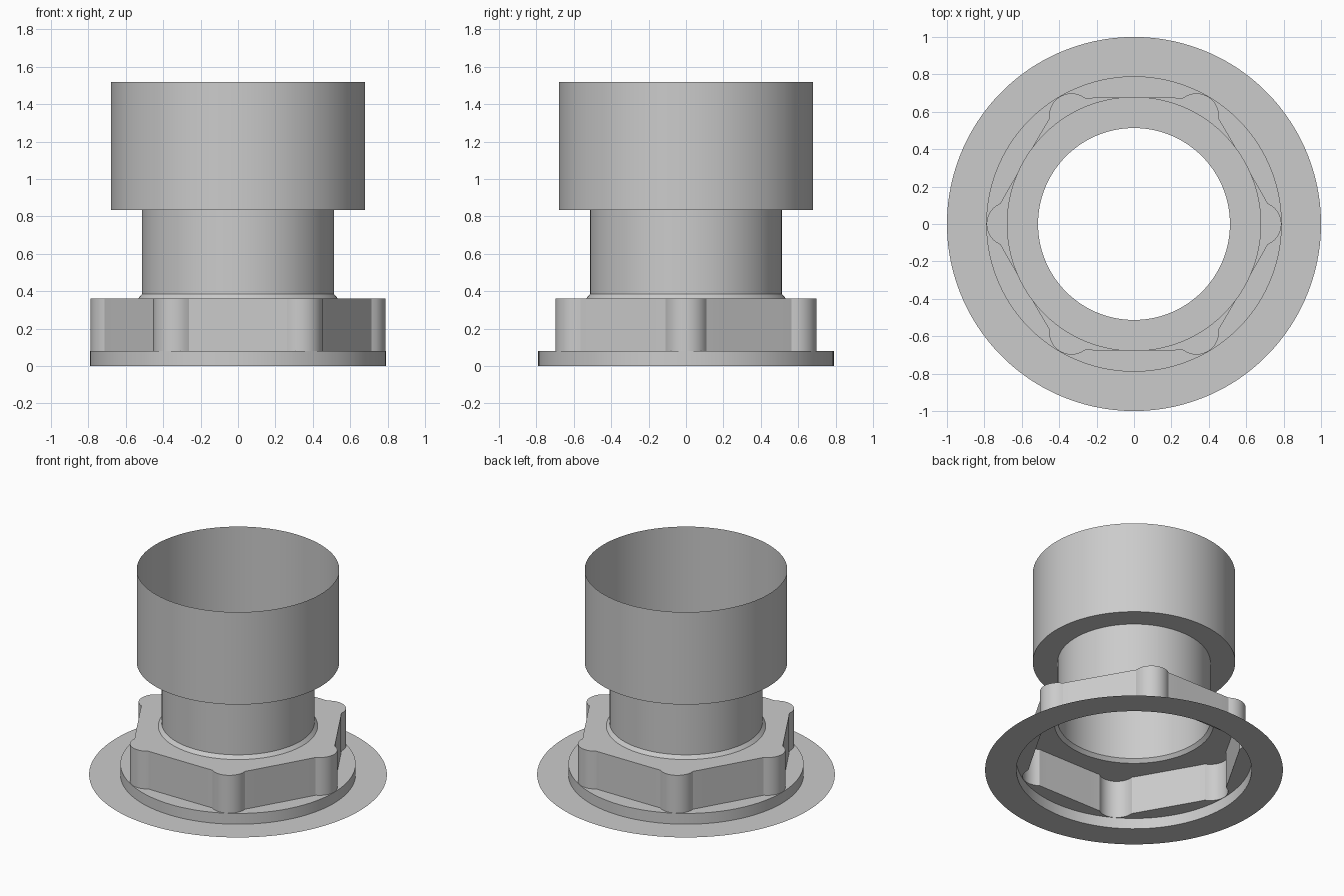
import bpy
import bmesh
from math import sin, cos, sqrt, atan2, radians, pi

cube = bpy.data.objects.get("Cube")
if cube:
    bpy.data.objects.remove(cube)

grey = bpy.data.materials.new("plain_grey")
grey.use_nodes = True
grey.diffuse_color = (0.6, 0.6, 0.6, 1)
grey.node_tree.nodes["Principled BSDF"].inputs["Base Color"].default_value = (0.6, 0.6, 0.6, 1)

# Hexagon with a round lobe on each corner
APOTHEM, LOBE_CENTRE, LOBE_RADIUS = 0.675, 0.668, 0.12
LOBE_HALF = atan2(0.111, 0.7155)
SECTOR = pi / 3


def lobed_hex(angle):
    t = (angle + SECTOR / 2) % SECTOR - SECTOR / 2
    if abs(t) <= LOBE_HALF + 1e-6:
        return LOBE_CENTRE * cos(t) + sqrt(LOBE_RADIUS**2 - (LOBE_CENTRE * sin(t))**2)
    return APOTHEM / cos(SECTOR / 2 - abs(t))


# Shared angles, with a step exactly at every end of a lobe
STEPS = 14
angles = []
for k in range(6):
    start = k * SECTOR - LOBE_HALF
    angles += [start + 2 * LOBE_HALF * i / STEPS for i in range(STEPS)]
    flat = SECTOR - 2 * LOBE_HALF
    angles += [start + 2 * LOBE_HALF + flat * i / STEPS for i in range(STEPS)]


def shell(name, sections):
    """Open surface through closed outlines, each a radius (or rule) and a height."""
    bm = bmesh.new()
    rings = []
    for radius, z in sections:
        rule = radius if callable(radius) else (lambda a, r=radius: r)
        rings.append([bm.verts.new((rule(a) * cos(a), rule(a) * sin(a), z)) for a in angles])
    n = len(angles)
    for low, high in zip(rings, rings[1:]):
        for i in range(n):
            j = (i + 1) % n
            bm.faces.new((low[i], low[j], high[j], high[i]))
    mesh = bpy.data.meshes.new(name)
    bm.to_mesh(mesh)
    bm.free()
    mesh.materials.append(grey)
    obj = bpy.data.objects.new(name, mesh)
    bpy.context.collection.objects.link(obj)
    bpy.ops.object.select_all(action="DESELECT")
    obj.select_set(True)
    bpy.context.view_layer.objects.active = obj
    bpy.ops.object.shade_smooth_by_angle(angle=radians(30))
    return obj


# Flat flange and the raised step inside it
shell("base_flange", [(1.0, 0), (0.79, 0)])
shell("base_step", [(0.79, 0), (0.79, 0.08), (lobed_hex, 0.08)])

# Lobed hexagonal body with its top face
shell("hex_body", [(lobed_hex, 0.08), (lobed_hex, 0.36), (0.535, 0.36)])

# Neck with a chamfered foot
shell("neck", [(0.535, 0.36), (0.513, 0.385), (0.513, 0.835)])

# Wide open socket with its underside shoulder
shell("socket", [(0.513, 0.835), (0.68, 0.835), (0.68, 1.52)])
